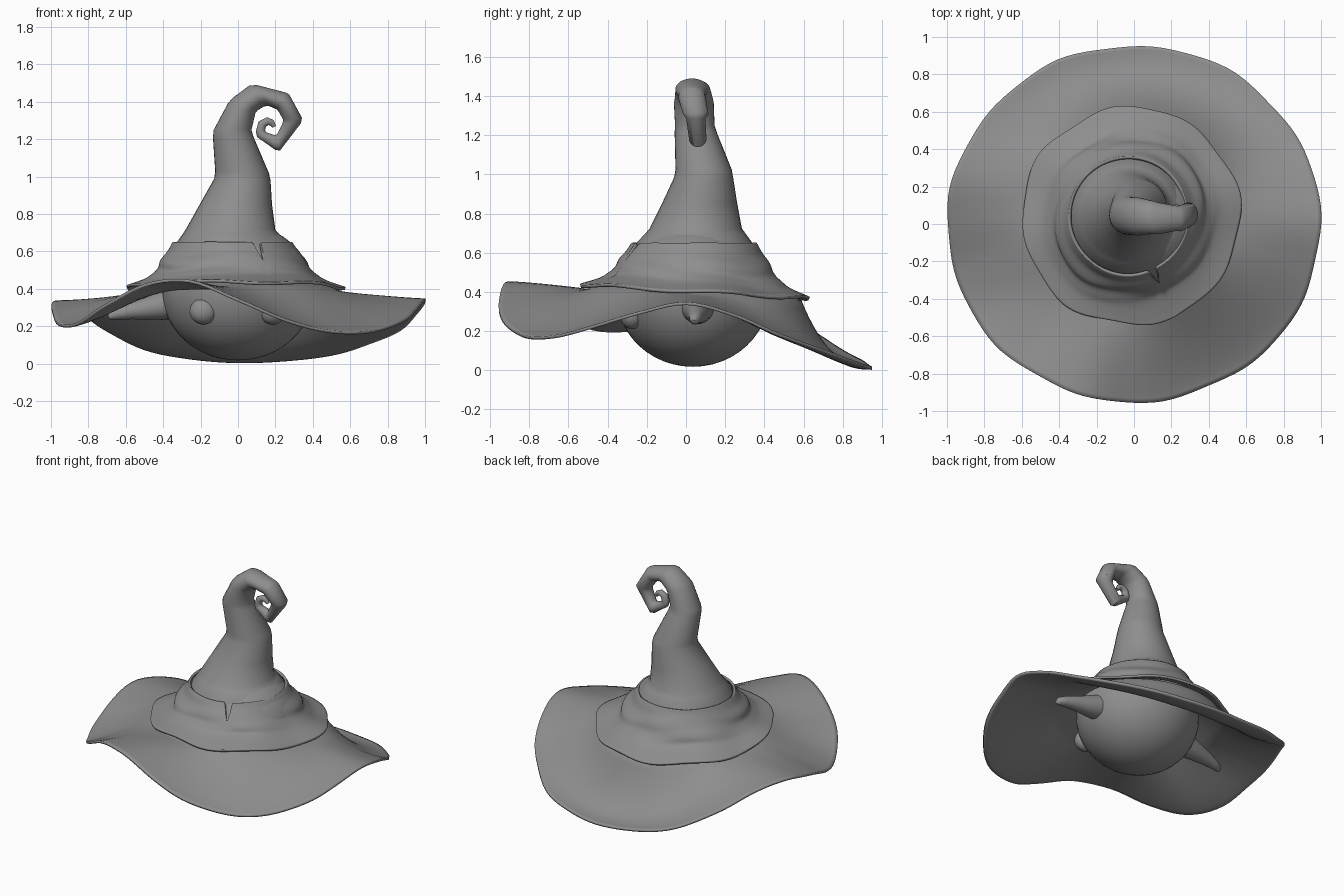
import bpy, bmesh, math
from math import sin, cos, pi, radians

if "Cube" in bpy.data.objects:
    bpy.data.objects.remove(bpy.data.objects["Cube"])

# One dark grey for the whole model
GREY = bpy.data.materials.new("dark_grey")
GREY.diffuse_color = (.27, .27, .27, 1)
GREY.use_nodes = True
GREY.node_tree.nodes["Principled BSDF"].inputs["Base Color"].default_value = GREY.diffuse_color


def finish(ob):
    ob.data.materials.append(GREY)
    bpy.ops.object.select_all(action='DESELECT')
    bpy.context.view_layer.objects.active = ob
    ob.select_set(True)
    bpy.ops.object.shade_smooth_by_angle(angle=radians(50))


def build(name, rows, closed_caps=False):
    """Skin a list of closed vertex rings into a smooth object."""
    bm = bmesh.new()
    rings = [[bm.verts.new(p) for p in row] for row in rows]
    n = len(rings[0])
    for a, b in zip(rings, rings[1:]):
        for i in range(n):
            j = (i + 1) % n
            bm.faces.new((a[i], a[j], b[j], b[i]))
    if closed_caps:
        bm.faces.new(rings[0])
        bm.faces.new(rings[-1])
    bmesh.ops.recalc_face_normals(bm, faces=bm.faces)
    me = bpy.data.meshes.new(name)
    bm.to_mesh(me)
    bm.free()
    ob = bpy.data.objects.new(name, me)
    bpy.context.collection.objects.link(ob)
    finish(ob)
    return ob


def thicken(ob, t, offset):
    m = ob.modifiers.new("thickness", 'SOLIDIFY')
    m.thickness, m.offset = t, offset


def sweep(name, sections, n=32, side=1, wide=1):
    """Round tube through (outer x, z, inner x, z, centre y) sections."""
    rows = []
    for xa, za, xb, zb, y in sections:
        cx, cz, hx, hz = (xa + xb) / 2, (za + zb) / 2, (xa - xb) / 2, (za - zb) / 2
        r = math.hypot(hx, hz)
        ry = r * (wide if cz > 1.3 and r > .05 else 1)
        rows.append([(side * (cx + hx * cos(a)), y + ry * sin(a), cz + hz * cos(a))
                     for a in (2 * pi * i / n for i in range(n))])
    return build(name, rows, True)


def lerp(pts, u):
    """Catmull-Rom through a short list of tuples, u in 0..1."""
    s = min(max(u, 0), 1) * (len(pts) - 1)
    i = min(int(s), len(pts) - 2)
    f = s - i
    p = [pts[min(max(i + k, 0), len(pts) - 1)] for k in (-1, 0, 1, 2)]
    return [b + f * (c - a + f * (2 * a - 5 * b + 4 * c - d + f * (3 * b - a - 3 * c + d))) / 2
            for a, b, c, d in zip(*p)]


# Brim: rim height every 15 degrees, counter-clockwise from +x
RIM = [.34, .28, .18, .11, .05, .02, .01, .03, .08, .18, .29, .33,
       .28, .21, .21, .31, .42, .44, .34, .23, .17, .17, .22, .29]
LOOP = [(RIM[k % 24],) for k in range(-2, 27)]
N = 120
rows = []
for k in range(25):
    row = []
    for i in range(N):
        a = 2 * pi * i / N
        rim = lerp(LOOP, (a / radians(15) + 2) / 28)[0] + .009
        edge = .988 + .005 * sin(7 * a) + .004 * sin(13 * a + 1)
        inner_z = .385 - .03 * sin(a)
        if k < 5:                                   # hidden part under the band
            f = k / 5
            r, z = .37 + .18 * f, .47 + (inner_z - .47) * f
            x, y = r * cos(a), r * sin(a) + .04
        else:
            t = (k - 5) / 19
            e = 1.25 + 1.35 * max(0, sin(a))
            z = rim + (inner_z - rim) * (1 - t) ** e
            x = (.55 + (edge + .01 - .55) * t) * cos(a)
            y = (.55 + (edge - .035 - .55) * t) * sin(a) + .04 * (1 - t)
        row.append((x, y, z))
    rows.append(row)
brim = build("brim", rows)
thicken(brim, .016, -1)
if brim.data.polygons[N * 15].normal.z < 0:
    brim.data.flip_normals()

# Ragged cloth band with a torn notch at the front
PROFILE = [(.58, .402), (.49, .435), (.43, .475), (.395, .53), (.347, .59), (.312, .647)]
N = 180
rows = []
for k in range(31):
    row = []
    for i in range(N):
        a = 2 * pi * i / N
        d = abs((a - radians(294) + pi) % (2 * pi) - pi)
        top = 1 - .4 * max(0, 1 - d / .08) + .012 * sin(5 * a)
        u = k / 30 * top
        r, z = lerp(PROFILE, u)
        w = 1 - u
        r += w * w * (.006 * sin(5 * a + .6) + .009 * sin(8 * a)) \
            + .006 * sin(pi * u) * sin(4 * a + 9 * u) \
            + .004 * sin(pi * u) * sin(20 * u + 2 * sin(2 * a))
        z += -.034 * sin(a) * w + .007 * sin(6 * a) * w
        row.append((r * cos(a) - .03 + .015 * w, r * sin(a) + .042, z))
    rows.append(row)
thicken(build("hat_band", rows), .016, 0)

# Bent cone ending in a curled tip
sweep("cone_and_curl", [
    (-.345, .58, .29, .58, .04), (-.330, .645, .272, .645, .042), (-.288, .705, .225, .69, .048),
    (-.27, .735, .20, .715, .05),
    (-.20, .86, .182, .85, .07), (-.127, .99, .174, .98, .09), (-.122, 1.03, .165, 1.02, .09),
    (-.134, 1.21, .082, 1.215, .05), (-.130, 1.25, .072, 1.25, .045),
    (-.055, 1.39, .093, 1.34, .04), (-.03, 1.42, .105, 1.355, .04),
    (.06, 1.487, .14, 1.376, .035), (.10, 1.49, .165, 1.378, .03),
    (.255, 1.45, .207, 1.36, .03), (.275, 1.438, .217, 1.348, .03),
    (.342, 1.315, .242, 1.305, .05), (.336, 1.285, .238, 1.285, .05),
    (.225, 1.14, .21, 1.228, .06), (.20, 1.143, .196, 1.222, .06),
    (.102, 1.212, .15, 1.237, .06), (.095, 1.24, .145, 1.25, .06),
    (.110, 1.295, .15, 1.268, .06), (.155, 1.318, .163, 1.276, .06),
    (.19, 1.303, .175, 1.272, .06), (.204, 1.272, .184, 1.262, .06)], wide=1.3)

# Pair of small horns on the head
for name, side in (("horn_left", -1), ("horn_right", 1)):
    sweep(name, [(.34, .42, .34, .24, .06), (.42, .385, .405, .235, .06),
                 (.50, .352, .485, .236, .06), (.58, .325, .565, .238, .055),
                 (.64, .303, .625, .236, .05), (.68, .284, .665, .234, .045),
                 (.697, .258, .687, .238, .04)], 24, side)


def ball(name, loc, scale):
    bpy.ops.mesh.primitive_uv_sphere_add(segments=48, ring_count=24, location=loc)
    ob = bpy.context.object
    ob.name, ob.scale = name, scale
    finish(ob)


# Round head under the hat, with two eyes
ball("head", (0, .035, .385), (.405, .39, .367))
ball("eye_left", (-.185, -.275, .28), (.074, .06, .07))
ball("eye_right", (.185, -.275, .28), (.074, .06, .07))
